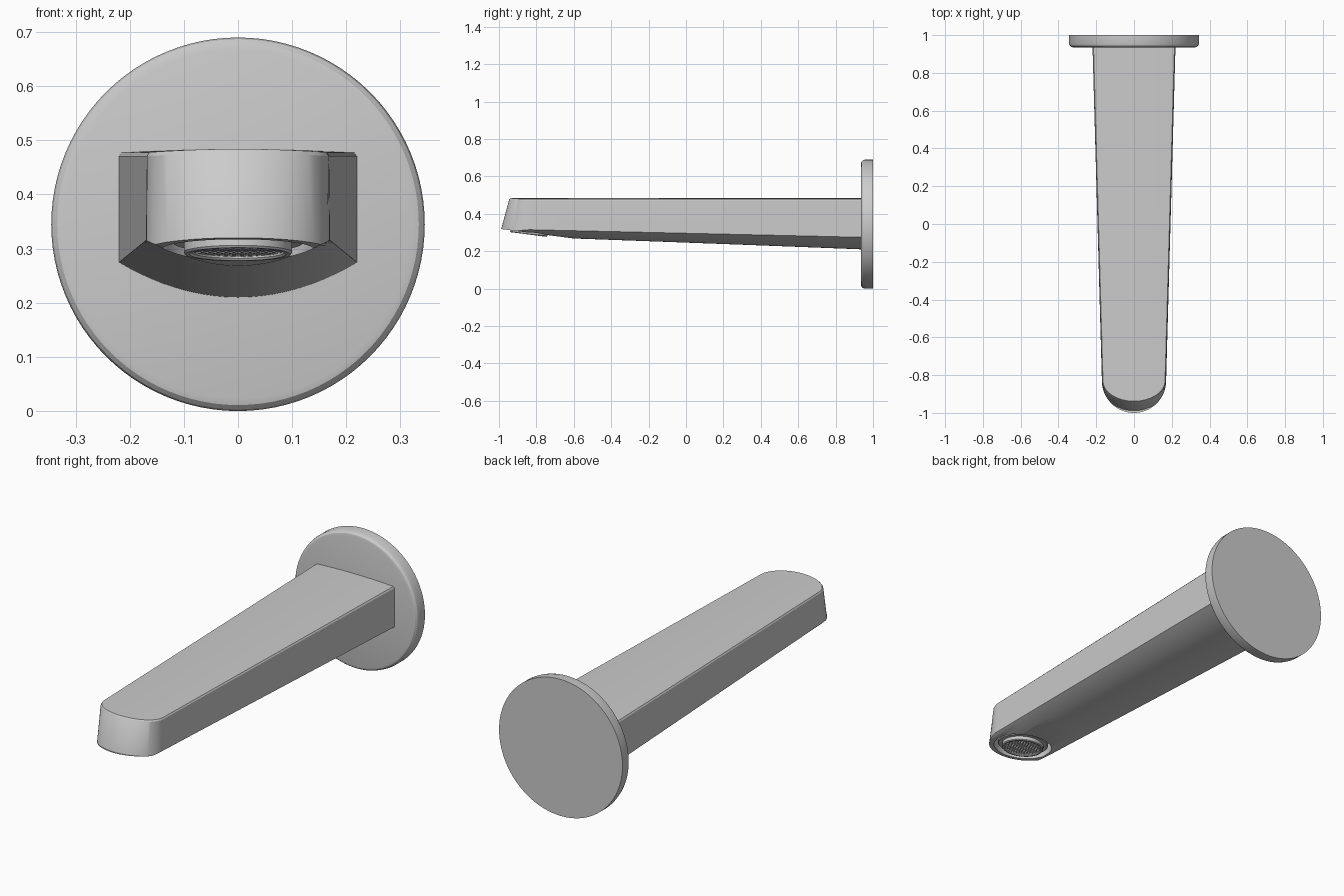
import bpy, bmesh, math
from mathutils import Matrix, Vector

if "Cube" in bpy.data.objects:
    bpy.data.objects.remove(bpy.data.objects["Cube"])

SLOPE = 0.13                       # tilt of the outlet plane under the tip
OUT_C = Vector((0, -0.84, 0.32 - SLOPE * 0.16))
OUT_M = Matrix.Translation(OUT_C) @ Matrix.Rotation(-math.atan(SLOPE), 4, 'X')


def finish(name, bm):
    bmesh.ops.recalc_face_normals(bm, faces=bm.faces[:])
    me = bpy.data.meshes.new(name)
    bm.to_mesh(me)
    bm.free()
    ob = bpy.data.objects.new(name, me)
    bpy.context.collection.objects.link(ob)
    return ob


def smooth(ob, angle=30):
    bpy.ops.object.select_all(action='DESELECT')
    ob.select_set(True)
    bpy.context.view_layer.objects.active = ob
    bpy.ops.object.shade_smooth_by_angle(angle=math.radians(angle))


def lathe(name, profile, matrix, segs=64, closed=False):
    """Spin (radius, height) points around local z."""
    bm = bmesh.new()
    vs = [bm.verts.new((r, 0, h)) for r, h in profile]
    pairs = list(zip(vs, vs[1:])) + ([(vs[-1], vs[0])] if closed else [])
    es = [bm.edges.new(p) for p in pairs]
    bmesh.ops.spin(bm, geom=vs + es, cent=(0, 0, 0), axis=(0, 0, 1),
                   angle=2 * math.pi, steps=segs, use_duplicate=False)
    bmesh.ops.remove_doubles(bm, verts=bm.verts[:], dist=1e-5)
    bm.transform(matrix)
    return finish(name, bm)


# wall flange
flange = lathe("wall_flange",
               [(0, 0.065), (0.322, 0.065), (0.334, 0.062), (0.342, 0.054),
                (0.345, 0.042), (0.345, 0), (0, 0)],
               Matrix.Translation((0, 1, 0.345)) @ Matrix.Rotation(math.pi / 2, 4, 'X'), 96)
smooth(flange)


# tapered spout with rounded tip, slightly crowned top and curved underside
BACK, COLS, ROWS = 0.95, 32, 8


def under(x, y):
    t = min((0.935 - y) / 1.765, 1)
    w = 0.22 - 0.05 * t
    return 0.275 + 0.04 * t - 1.34 * max(w * w - x * x, 0)


bm = bmesh.new()
columns = []
for i in range(COLS + 1):
    a = math.pi * (i / COLS - 0.5)
    s, c = math.sin(a), math.cos(a)
    xb, xf = 0.22 * s, 0.17 * s
    yt, yb = -0.83 - 0.115 * c, -0.83 - 0.17 * c
    zt = 0.484 - 0.006 * s * s
    pts = [(xb * 0.975, BACK, zt), (xf * 0.965, yt + 0.007 * c, zt),
           (xf * 0.99, yt, zt - 0.007)]
    for j in range(ROWS + 1):
        f = j / ROWS
        x, y = xf + (xb - xf) * f, yb + (BACK - yb) * f
        pts.append((x, y, under(x, y)))
    pts.append((xb, BACK, zt - 0.007))
    columns.append([bm.verts.new(p) for p in pts])
n = len(columns[0])
for A, B in zip(columns, columns[1:]):
    for k in range(n):
        m = (k + 1) % n
        bm.faces.new((A[k], A[m], B[m], B[k]))
for C in (columns[0], columns[-1]):
    bm.faces.new((C[0], C[1], C[2], C[-1]))
    bm.faces.new(C[2:])
bmesh.ops.recalc_face_normals(bm, faces=bm.faces[:])
# trim the underside of the tip along the outlet plane
cut = bmesh.ops.bisect_plane(bm, geom=bm.verts[:] + bm.edges[:] + bm.faces[:], dist=1e-6,
                             plane_co=OUT_C, plane_no=(0, -SLOPE, -1), clear_outer=False)
low = [f for f in bm.faces if f.calc_center_median().y < -0.5
       and (f.calc_center_median() - OUT_C).dot(Vector((0, SLOPE, 1))) < -1e-6]
for v in {v for f in low for v in f.verts}:
    d = v.co.z - (OUT_C.z - SLOPE * (v.co.y - OUT_C.y))
    if d < 0 and v.co.y < -0.72:
        v.co.z -= d
spout = finish("spout", bm)

# round recess for the outlet
cutter = lathe("recess_cutter", [(0, -0.12), (0.14, -0.12), (0.14, 0.06), (0, 0.06)], OUT_M)
cutter.hide_render = True
mod = spout.modifiers.new("recess", 'BOOLEAN')
mod.operation, mod.solver, mod.object = 'DIFFERENCE', 'EXACT', cutter
bpy.context.view_layer.objects.active = spout
bpy.ops.object.modifier_apply(modifier="recess")
bpy.data.objects.remove(cutter)
smooth(spout)

# aerator housing and rim
smooth(lathe("aerator_housing", [(0.09, 0.065), (0.122, 0.065), (0.122, 0.014),
                                 (0.118, 0.01), (0.09, 0.01)], OUT_M, closed=True))
smooth(lathe("aerator_rim", [(0.086, 0.03), (0.1, 0.03), (0.1, -0.006), (0.097, -0.01),
                             (0.089, -0.01), (0.086, -0.006)], OUT_M, closed=True))
lathe("aerator_backing", [(0, 0.012), (0.088, 0.012), (0.088, 0.02), (0, 0.02)], OUT_M)

# honeycomb aerator screen
bm = bmesh.new()
R = 0.0085
for q in range(-8, 9):
    for r in range(-8, 9):
        cx, cy = R * math.sqrt(3) * (q + r / 2), R * 1.5 * r
        if math.hypot(cx, cy) > 0.082:
            continue
        ring = [[bm.verts.new((cx + k * math.sin(t * math.pi / 3),
                               cy + k * math.cos(t * math.pi / 3), -0.003))
                 for t in range(6)] for k in (R, R * 0.72)]
        for t in range(6):
            u = (t + 1) % 6
            bm.faces.new((ring[0][t], ring[0][u], ring[1][u], ring[1][t]))
bmesh.ops.remove_doubles(bm, verts=bm.verts[:], dist=1e-4)
ext = bmesh.ops.extrude_face_region(bm, geom=bm.faces[:], use_keep_orig=True)
bmesh.ops.translate(bm, vec=(0, 0, 0.006),
                    verts=[g for g in ext["geom"] if isinstance(g, bmesh.types.BMVert)])
bm.transform(OUT_M)
finish("aerator_screen", bm)
